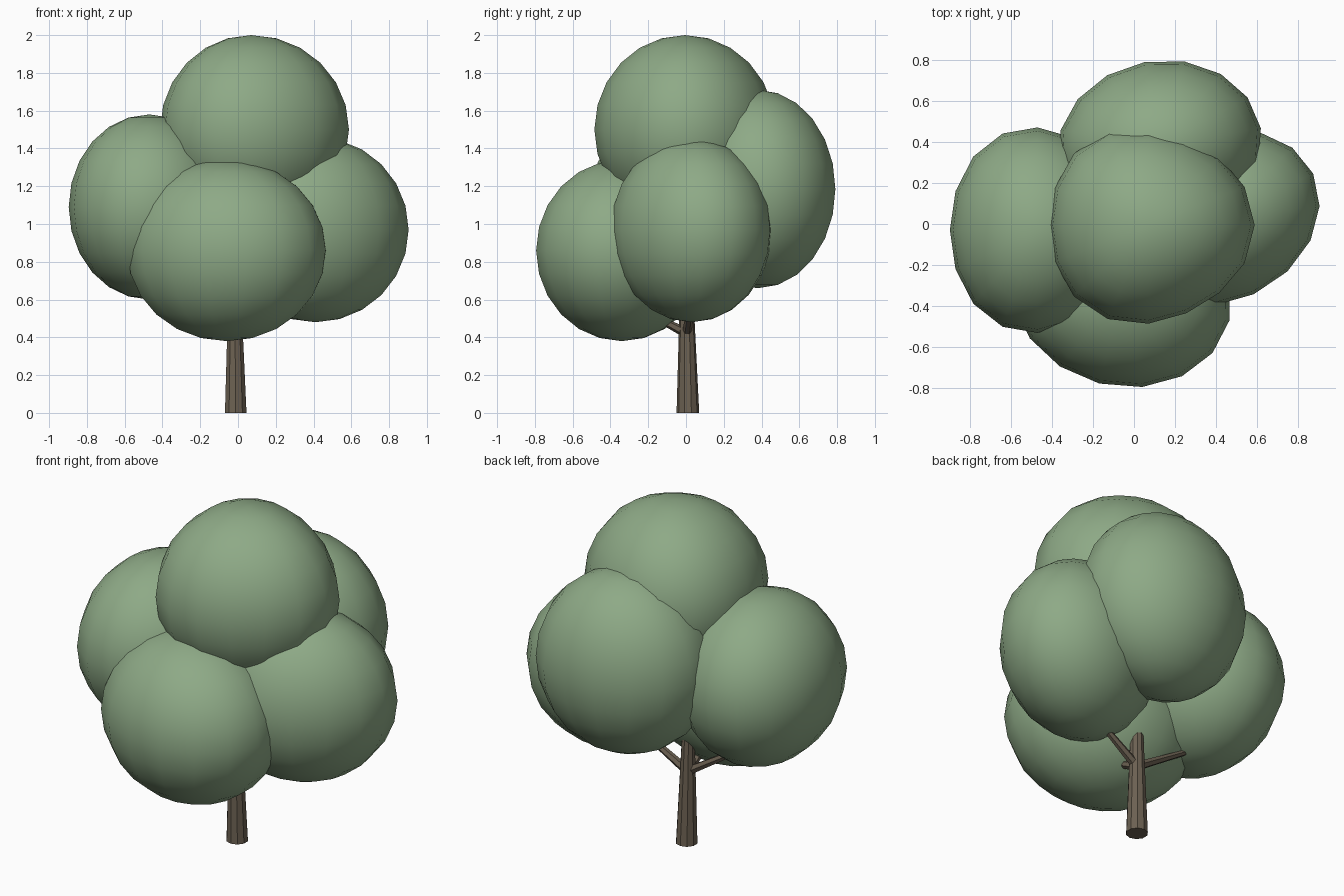
import bpy, bmesh, math
from mathutils import Vector, Matrix

cube = bpy.data.objects.get("Cube")
if cube:
    bpy.data.objects.remove(cube, do_unlink=True)


def make_material(name, rgb):
    mat = bpy.data.materials.new(name)
    mat.use_nodes = True
    mat.diffuse_color = (*rgb, 1)
    mat.node_tree.nodes["Principled BSDF"].inputs["Base Color"].default_value = (*rgb, 1)
    return mat


LEAF = make_material("leaf green", (0.27, 0.40, 0.24))
BARK = make_material("bark brown", (0.15, 0.12, 0.085))


def finish(name, bm, mat, smooth):
    bmesh.ops.recalc_face_normals(bm, faces=bm.faces[:])
    mesh = bpy.data.meshes.new(name)
    for face in bm.faces:
        face.smooth = smooth
    bm.to_mesh(mesh)
    bm.free()
    mesh.materials.append(mat)
    obj = bpy.data.objects.new(name, mesh)
    bpy.context.collection.objects.link(obj)
    return obj


def leaf_clump(name, centre, radii, turn=0, bulge=0.0):
    """Stretched sphere, slightly three-lobed seen from above."""
    bm = bmesh.new()
    bmesh.ops.create_uvsphere(bm, u_segments=16, v_segments=12, radius=1)
    for v in bm.verts:
        swell = 1 + bulge * math.cos(3 * math.atan2(v.co.y, v.co.x))
        v.co.x *= swell
        v.co.y *= swell
    place = (Matrix.Translation(centre)
             @ Matrix.Rotation(math.radians(turn), 4, "Z")
             @ Matrix.Diagonal((*radii, 1)))
    bm.transform(place)
    return finish(name, bm, LEAF, True)


def limb(name, start, end, r_start, r_end, sides):
    """Tapered faceted limb between two points."""
    a, b = Vector(start), Vector(end)
    axis = b - a
    bm = bmesh.new()
    bmesh.ops.create_cone(bm, cap_ends=True, segments=sides, radius1=r_start,
                          radius2=r_end, depth=axis.length)
    turn = Vector((0, 0, 1)).rotation_difference(axis).to_matrix().to_4x4()
    bm.transform(Matrix.Translation((a + b) / 2) @ turn)
    return finish(name, bm, BARK, False)


# Foliage
leaf_clump("top_foliage", (0.07, -0.005, 1.5), (0.50, 0.48, 0.50), 0, 0.035)
leaf_clump("front_foliage", (-0.06, -0.34, 0.86), (0.54, 0.45, 0.48), -14)
leaf_clump("right_foliage", (-0.47, -0.03, 1.09), (0.435, 0.50, 0.49), 0, 0.02)
leaf_clump("left_foliage", (0.41, 0.03, 0.97), (0.51, 0.41, 0.49), 25)
leaf_clump("back_foliage", (0.125, 0.38, 1.185), (0.50, 0.415, 0.525), 10)

# Trunk, with its foot trimmed level on the ground
trunk = limb("trunk", (-0.012, 0.01, 0), (-0.02, 0.0, 0.9), 0.06, 0.025, 10)
for v in trunk.data.vertices:
    if v.co.z < 0.1:
        v.co.z = 0

# Branches
limb("right_branch", (-0.015, 0.005, 0.42), (-0.40, 0.0, 0.66), 0.026, 0.014, 6)
limb("left_branch", (-0.015, 0.005, 0.42), (0.32, 0.03, 0.62), 0.026, 0.014, 6)
limb("front_branch", (-0.015, 0.005, 0.42), (-0.01, -0.26, 0.56), 0.026, 0.014, 6)
